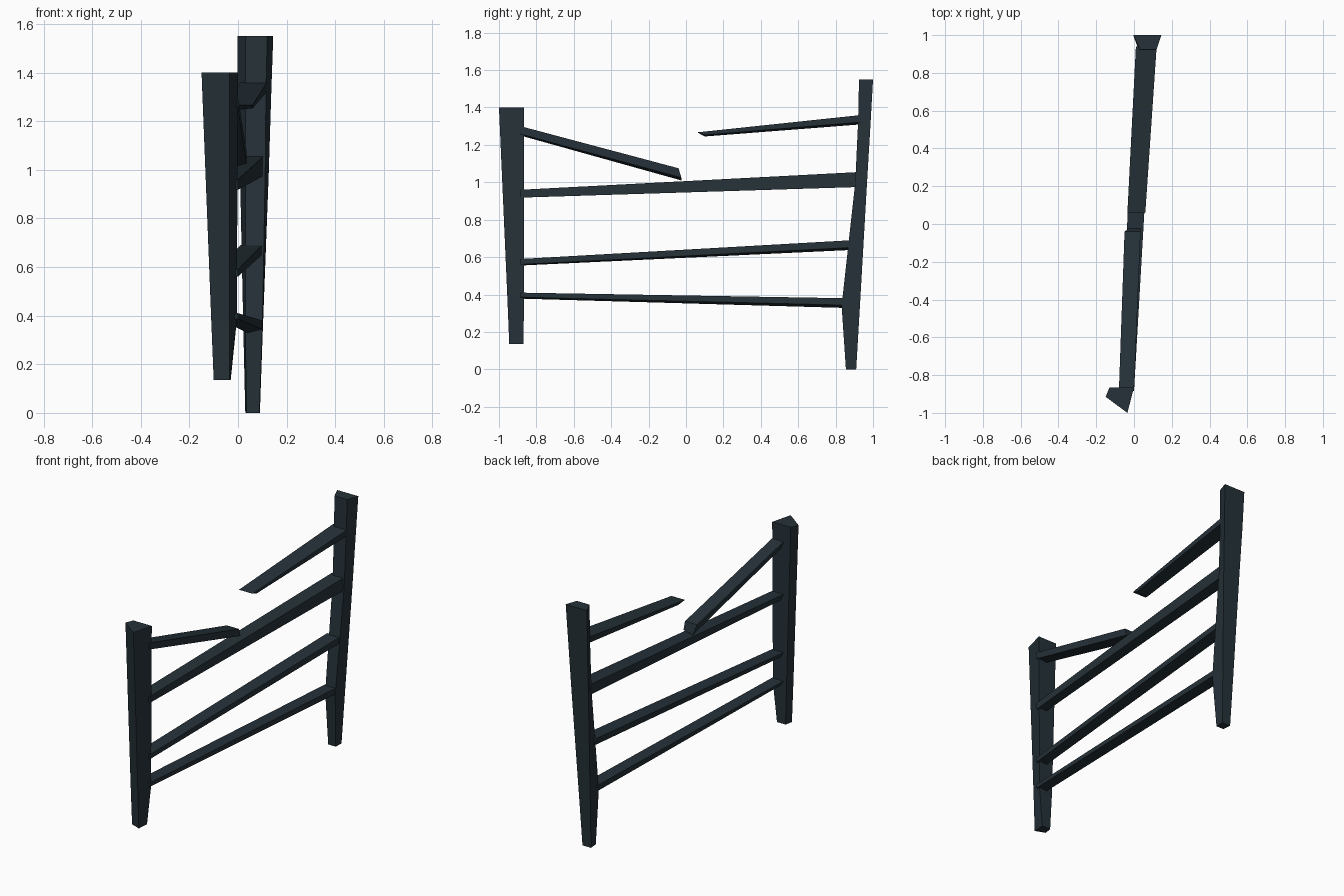
import bpy, bmesh

if "Cube" in bpy.data.objects:
    bpy.data.objects.remove(bpy.data.objects["Cube"])

wood = bpy.data.materials.new("dark slate wood")
wood.diffuse_color = (0.0185, 0.031, 0.040, 1)
wood.use_nodes = True
wood.node_tree.nodes["Principled BSDF"].inputs["Base Color"].default_value = wood.diffuse_color


def loft(name, rings):
    """Solid through a series of four-sided rings, flat shaded."""
    bm = bmesh.new()
    loops = [[bm.verts.new(p) for p in r] for r in rings]
    for a, b in zip(loops, loops[1:]):
        for i in range(4):
            j = (i + 1) % 4
            bm.faces.new((a[i], a[j], b[j], b[i]))
    bm.faces.new(loops[0][::-1])
    bm.faces.new(loops[-1])
    bmesh.ops.recalc_face_normals(bm, faces=bm.faces)
    me = bpy.data.meshes.new(name)
    bm.to_mesh(me)
    bm.free()
    me.materials.append(wood)
    ob = bpy.data.objects.new(name, me)
    bpy.context.collection.objects.link(ob)


def post(name, levels):
    loft(name, [[(x, y, z) for x, y in pts] for z, pts in levels])


def section(y_top, y_bot, x0, x1, z_top, z_bot, slant):
    """Rail end: flat top, upright sides, underside sloping to one side."""
    return [(x0, y_top, z_top), (x1, y_top, z_top),
            (x1, y_bot, z_bot + slant), (x0 + 0.02, y_bot, z_bot)]


# Tapered posts
post("front_post", [
    (0.135, [(-.10, -.92), (-.035, -.945), (-.03, -.87), (-.09, -.87)]),
    (0.38, [(-.11, -.92), (-.035, -.955), (-.005, -.865), (-.10, -.865)]),
    (1.40, [(-.15, -.915), (-.035, -1.0), (0, -.865), (-.13, -.865)])])
post("back_post", [
    (0.0, [(.035, .855), (.088, .855), (.09, .91), (.03, .91)]),
    (0.34, [(.03, .832), (.10, .832), (.102, .93), (.022, .93)]),
    (1.0, [(.03, .905), (.112, .905), (.127, .968), (.008, .968)]),
    (1.32, [(.03, .92), (.115, .92), (.137, .987), (0, .987)]),
    (1.55, [(.03, .925), (.12, .925), (.145, 1.0), (-.003, 1.0)])])

# Full rails
loft("lower_rail", [section(-.885, -.885, -.08, 0, .41, .378, .008),
                    section(.86, .86, .02, .10, .38, .328, .015)])
loft("middle_rail", [section(-.885, -.885, -.08, 0, .59, .555, .006),
                     section(.88, .88, .01, .10, .69, .638, .013)])
loft("upper_rail", [section(-.885, -.885, -.08, 0, .96, .918, 0),
                    section(.93, .93, .01, .105, 1.055, .975, 0)])

# Snapped top rail, two halves
loft("broken_rail_front", [section(-.885, -.885, -.08, 0, 1.30, 1.25, .008),
                           section(-.04, -.025, -.05, .035, 1.075, 1.01, .015)])
loft("broken_rail_back", [section(.06, .10, -.035, .06, 1.267, 1.245, .008),
                          section(.94, .94, .01, .12, 1.36, 1.31, .012)])
